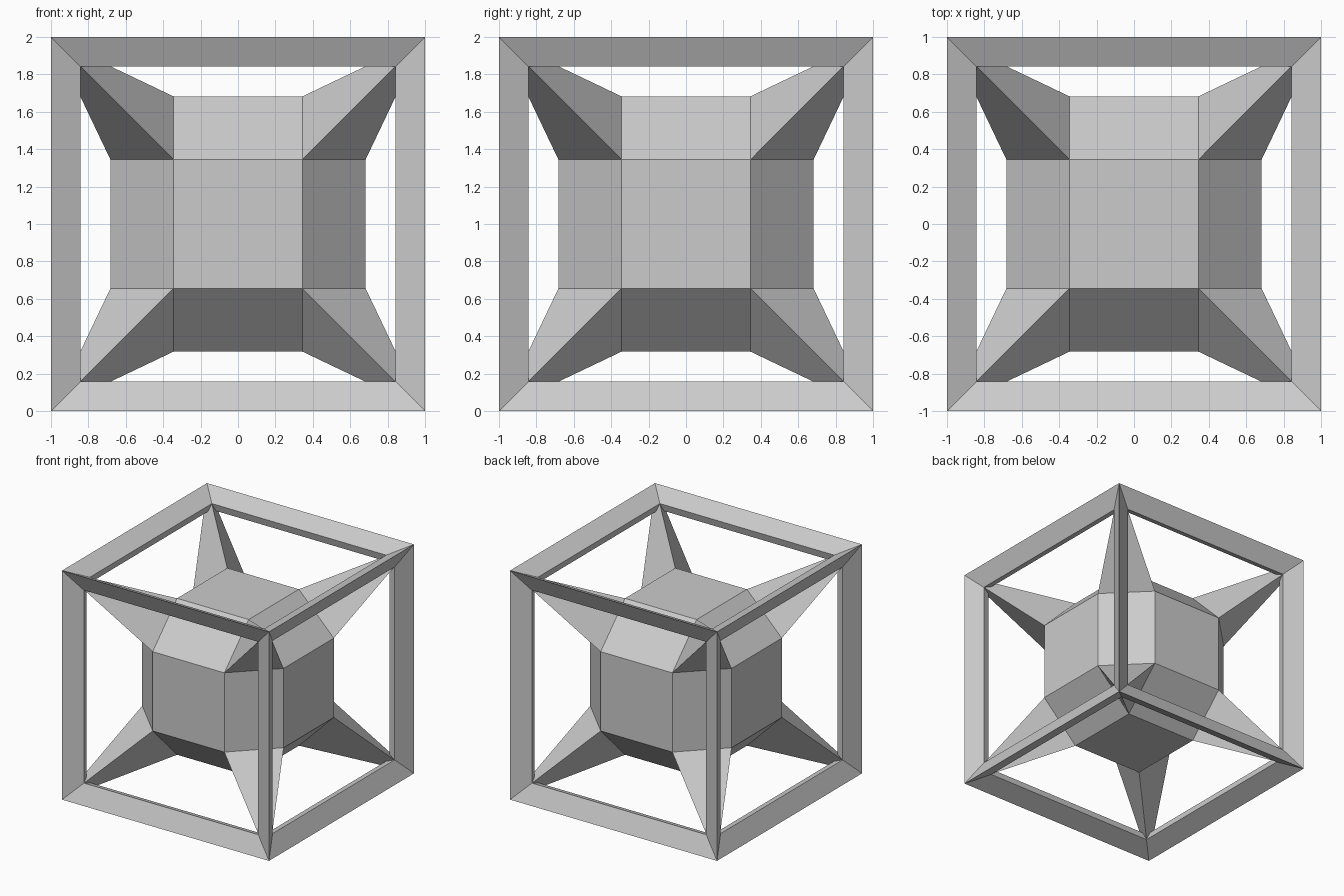
import bpy, bmesh
from itertools import product
from math import copysign
from mathutils import Vector

if "Cube" in bpy.data.objects:
    bpy.data.objects.remove(bpy.data.objects["Cube"])

CORE_HALF, CORE_DEPTH = 0.346, 0.683     # half side of core faces, their distance from centre
OPEN, RECESS, INNER = 0.842, 0.924, 0.86  # frame opening, its depth, inner ridge of bars
CENTRE = Vector((0, 0, 1))


def finish(bm, name):
    bmesh.ops.remove_doubles(bm, verts=bm.verts, dist=1e-4)
    bmesh.ops.recalc_face_normals(bm, faces=bm.faces)
    bmesh.ops.translate(bm, verts=bm.verts, vec=CENTRE)
    mesh = bpy.data.meshes.new(name)
    bm.to_mesh(mesh)
    bm.free()
    obj = bpy.data.objects.new(name, mesh)
    bpy.context.collection.objects.link(obj)
    return obj


# Outer frame: twelve mitred bars with a kite-shaped section
bm = bmesh.new()
for axis in range(3):
    a, b = (axis + 1) % 3, (axis + 2) % 3
    for sa, sb in product((-1, 1), repeat=2):
        rings = []
        for end in (-1, 1):
            ring = []
            # (along bar, first side, second side)
            for l, p, q in ((1, 1, 1), (OPEN, OPEN, RECESS),
                            (INNER, INNER, INNER), (OPEN, RECESS, OPEN)):
                co = Vector()
                co[axis], co[a], co[b] = l * end, p * sa, q * sb
                ring.append(bm.verts.new(co))
            rings.append(ring)
        for i in range(4):
            j = (i + 1) % 4
            bm.faces.new((rings[0][i], rings[0][j], rings[1][j], rings[1][i]))
finish(bm, "cube_frame")

# Core: chamfered cube whose corner triangles are drawn out into spikes
bm = bmesh.new()
for axis in range(3):
    for signs in product((-1, 1), repeat=3):
        co = Vector(signs) * CORE_HALF
        co[axis] = signs[axis] * CORE_DEPTH
        bm.verts.new(co)
bmesh.ops.convex_hull(bm, input=bm.verts)
bmesh.ops.dissolve_limit(bm, angle_limit=0.02, verts=bm.verts, edges=bm.edges)
corners = [f for f in bm.faces if len(f.verts) == 3]
for tip in bmesh.ops.poke(bm, faces=corners)["verts"]:
    tip.co = Vector([copysign(0.99, c) for c in tip.co])
finish(bm, "spiked_core")
